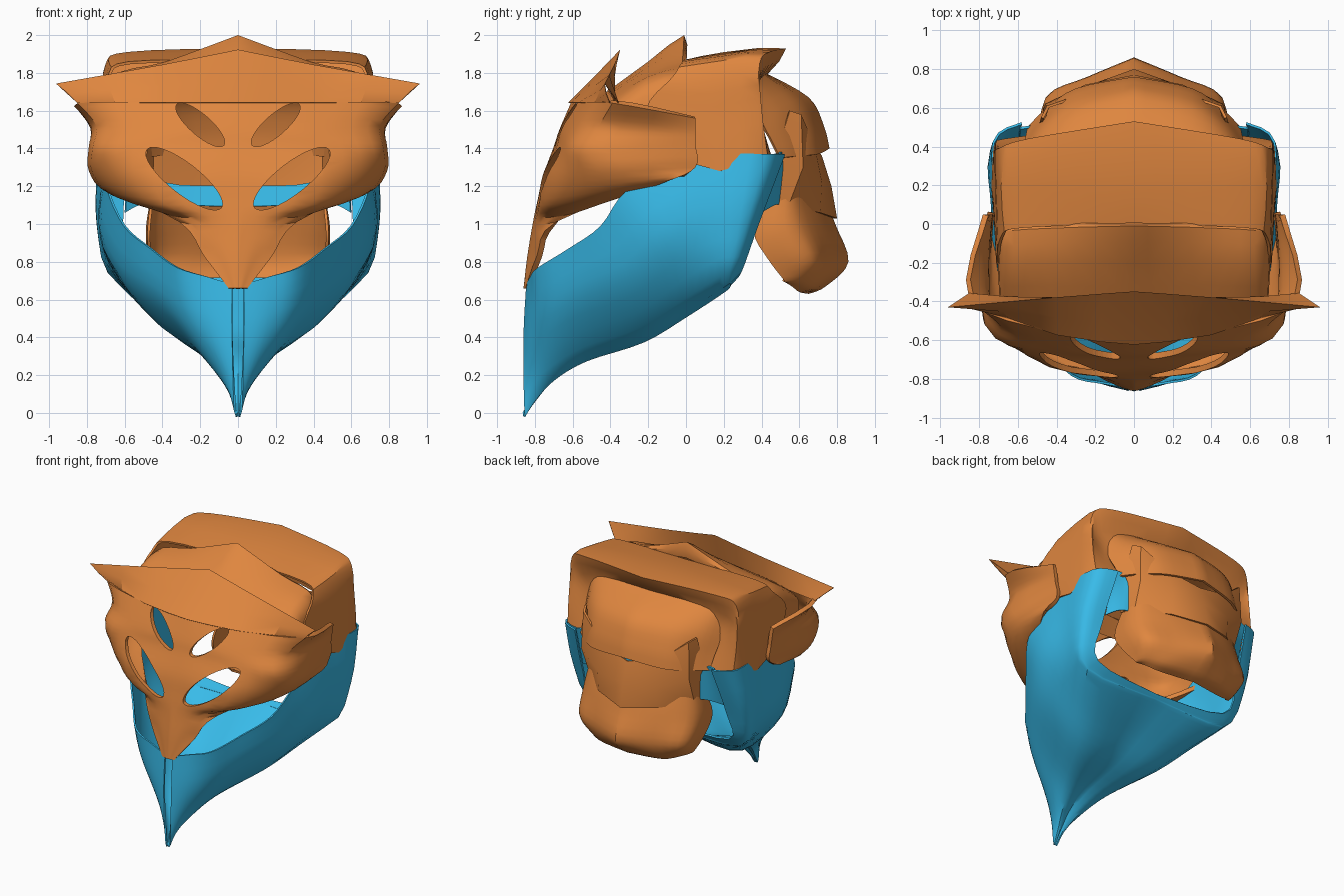
import bpy, bmesh, math
from mathutils import Vector


def material(name, rgb):
    m = bpy.data.materials.new(name)
    m.diffuse_color = (*rgb, 1)
    return m


ORANGE = material("orange", (0.74, 0.24, 0.05))
BLUE = material("blue", (0.04, 0.50, 0.82))


def spline(pts, n):
    """Catmull-Rom curve through pts, n steps per span."""
    out = []
    for i in range(len(pts) - 1):
        b, c = pts[i], pts[i + 1]
        a = pts[i - 1] if i else b
        d = pts[i + 2] if i + 2 < len(pts) else c
        for k in range(n):
            t = k / n
            out.append(0.5 * (2 * b + (c - a) * t + (2 * a - 5 * b + 4 * c - d) * t ** 2
                              + (3 * b - a - 3 * c + d) * t ** 3))
    return out + [pts[-1]]


def activate(ob):
    bpy.ops.object.select_all(action='DESELECT')
    ob.select_set(True)
    bpy.context.view_layer.objects.active = ob


def shell(name, rows, mat, n=4, rown=None, thick=0.015, side=-1):
    """Loft half a plate (centre to right side), mirror it and thicken it."""
    lines = [spline([Vector(p) for p in r], n) for r in rows]
    cols = [spline(list(c), rown or n) for c in zip(*lines)]
    bm = bmesh.new()
    grid = [[bm.verts.new((max(p.x, 0), p.y, p.z)) for p in c] for c in cols]
    for i in range(len(grid) - 1):
        for j in range(len(grid[0]) - 1):
            bm.faces.new((grid[i][j], grid[i + 1][j], grid[i + 1][j + 1], grid[i][j + 1]))
    me = bpy.data.meshes.new(name)
    bm.to_mesh(me)
    bm.free()
    me.materials.append(mat)
    ob = bpy.data.objects.new(name, me)
    bpy.context.collection.objects.link(ob)
    activate(ob)
    mod = ob.modifiers.new("mirror", 'MIRROR')
    mod.use_clip = True
    mod.merge_threshold = 0.0005
    bpy.ops.object.modifier_apply(modifier="mirror")
    mod = ob.modifiers.new("thickness", 'SOLIDIFY')
    mod.thickness = thick
    mod.offset = side
    bpy.ops.object.modifier_apply(modifier="thickness")
    bpy.ops.object.shade_smooth_by_angle(angle=math.radians(35))
    return ob


def cut_eye(ob, x, z, length, width, angle):
    """Cut a slanted oval eye hole through the face."""
    bpy.ops.mesh.primitive_cylinder_add(vertices=32, radius=1, depth=0.8)
    c = bpy.context.object
    c.scale = (length, width, 1)
    bpy.ops.object.transform_apply(location=False, rotation=False, scale=True)
    c.rotation_euler = (math.pi / 2, -angle, 0)
    c.location = (x, -0.75, z)
    c.hide_render = True
    activate(ob)
    mod = ob.modifiers.new("eye", 'BOOLEAN')
    mod.operation = 'DIFFERENCE'
    mod.solver = 'EXACT'
    mod.use_self = True
    mod.object = c
    bpy.ops.object.modifier_apply(modifier="eye")
    bpy.data.objects.remove(c)


# Jaw bowl: sections from prow to neck, each from keel to rim
shell("jaw", [
    [(0, -.86, 0), (.015, -.855, .01), (.03, -.855, .4), (.03, -.84, .68)],
    [(0, -.80, .08), (.04, -.80, .10), (.15, -.82, .45), (.16, -.82, .72)],
    [(0, -.70, .20), (.10, -.70, .20), (.28, -.74, .5), (.32, -.78, .77)],
    [(0, -.53, .30), (.18, -.53, .30), (.42, -.58, .6), (.46, -.62, .87)],
    [(0, -.23, .40), (.32, -.23, .40), (.60, -.30, .71), (.60, -.45, .99)],
    [(0, 0, .54), (.46, 0, .54), (.71, -.10, .88), (.69, -.30, 1.19)],
    [(0, .20, .67), (.60, .20, .67), (.73, .12, 1.0), (.70, .04, 1.36)],
    [(0, .23, .69), (.61, .24, .70), (.735, .32, 1.0), (.725, .42, 1.37)],
    [(0, .25, .71), (.57, .29, .75), (.61, .38, 1.0), (.58, .52, 1.37)],
], BLUE, thick=.012, side=0)

# Blue band closing the jaw behind the head
shell("jaw_back_band", [
    [(0, .53, 1.20), (.40, .52, 1.22), (.52, .51, 1.37), (.59, .50, 1.37)],
    [(0, .51, 1.09), (.40, .50, 1.10), (.52, .47, 1.10), (.60, .40, 1.06)],
], BLUE, thick=.012)

# Face mask, from brow line down to the beak
mask = shell("face_mask", [
    [(0, -.61, 1.64), (.40, -.56, 1.64), (.85, -.39, 1.64), (.78, .05, 1.56)],
    [(0, -.67, 1.50), (.40, -.64, 1.50), (.75, -.46, 1.52), (.77, .05, 1.49)],
    [(0, -.70, 1.41), (.45, -.67, 1.40), (.77, -.52, 1.40), (.76, .05, 1.42)],
    [(0, -.755, 1.26), (.45, -.73, 1.25), (.77, -.45, 1.27), (.75, .05, 1.30)],
    [(0, -.785, 1.13), (.38, -.75, 1.10), (.64, -.48, 1.14), (.73, -.14, 1.21)],
    [(0, -.81, 1.01), (.14, -.79, 1.01), (.24, -.75, 1.00), (.31, -.69, 1.01)],
    [(0, -.84, .83), (.06, -.83, .83), (.12, -.81, .83), (.18, -.79, .83)],
    [(0, -.86, .66), (.015, -.86, .66), (.03, -.855, .66), (.05, -.85, .66)],
], ORANGE, thick=.03, side=1)
for s in (-1, 1):
    cut_eye(mask, s * .285, 1.24, .25, .08, s * math.radians(38))
    cut_eye(mask, s * .20, 1.525, .165, .055, s * math.radians(41))
activate(mask)
bpy.ops.object.shade_smooth_by_angle(angle=math.radians(35))

# Horned brow crest
shell("brow_crest", [
    [(0, -.62, 1.64), (.40, -.57, 1.64), (.85, -.40, 1.64)],
    [(0, -.50, 1.76), (.40, -.48, 1.73), (.90, -.42, 1.69)],
    [(0, -.35, 1.92), (.40, -.38, 1.84), (.96, -.43, 1.74)],
    [(0, -.42, 1.69), (.40, -.40, 1.66), (.85, -.36, 1.64)],
], ORANGE, n=2, rown=1, thick=.004, side=1)

# Forehead plate with raised rear peak
shell("forehead_plate", [
    [(0, -.42, 1.70), (.45, -.42, 1.66), (.67, -.40, 1.60), (.69, -.38, 1.50)],
    [(0, -.20, 1.86), (.40, -.20, 1.80), (.67, -.22, 1.73), (.70, -.25, 1.48)],
    [(0, -.01, 2.0), (.38, -.02, 1.86), (.67, -.04, 1.77), (.70, -.10, 1.45)],
    [(0, 0, 1.88), (.38, 0, 1.83), (.65, -.02, 1.74), (.68, -.08, 1.45)],
], ORANGE, rown=2)

# Crown plate with an undercut rear lip
shell("crown_plate", [
    [(0, 0, 1.87), (.58, -.02, 1.86), (.69, -.07, 1.78), (.71, -.21, 1.60), (.715, -.05, 1.36)],
    [(0, .20, 1.91), (.60, .20, 1.89), (.70, .18, 1.81), (.72, .15, 1.55), (.735, .18, 1.28)],
    [(0, .53, 1.93), (.55, .44, 1.91), (.70, .39, 1.85), (.72, .38, 1.60), (.725, .40, 1.36)],
    [(0, .42, 1.78), (.50, .39, 1.76), (.66, .37, 1.70), (.69, .40, 1.55), (.67, .44, 1.35)],
    [(0, .44, 1.70), (.30, .42, 1.66), (.48, .40, 1.60), (.52, .41, 1.50), (.50, .46, 1.34)],
], ORANGE, rown=2)

# Upper rear plate
shell("rear_plate", [
    [(0, .42, 1.80), (.30, .40, 1.80), (.49, .36, 1.79), (.57, .33, 1.78)],
    [(0, .65, 1.67), (.30, .59, 1.66), (.47, .50, 1.62), (.57, .40, 1.55)],
    [(0, .73, 1.52), (.30, .67, 1.50), (.46, .56, 1.47), (.56, .45, 1.45)],
    [(0, .76, 1.40), (.30, .70, 1.37), (.46, .59, 1.36), (.55, .50, 1.35)],
], ORANGE)

# V shaped shield overlapping the nape
shell("rear_shield", [
    [(0, .72, 1.36), (.25, .68, 1.42), (.45, .61, 1.58), (.48, .55, 1.60)],
    [(0, .77, 1.20), (.25, .72, 1.22), (.46, .62, 1.30), (.50, .47, 1.34)],
    [(0, .80, 1.03), (.25, .71, 1.06), (.45, .54, 1.09), (.48, .42, 1.12)],
], ORANGE, n=1)

# Curved nape guard
shell("nape_guard", [
    [(0, .74, 1.14), (.26, .66, 1.14), (.44, .56, 1.14), (.46, .43, 1.15)],
    [(0, .79, 1.00), (.26, .71, 1.00), (.47, .58, .98), (.48, .36, .96)],
    [(0, .86, .80), (.24, .76, .80), (.45, .66, .81), (.47, .43, .82)],
    [(0, .74, .67), (.26, .69, .67), (.40, .61, .70), (.43, .52, .70)],
    [(0, .65, .63), (.26, .60, .64), (.36, .56, .67), (.40, .51, .70)],
], ORANGE)
